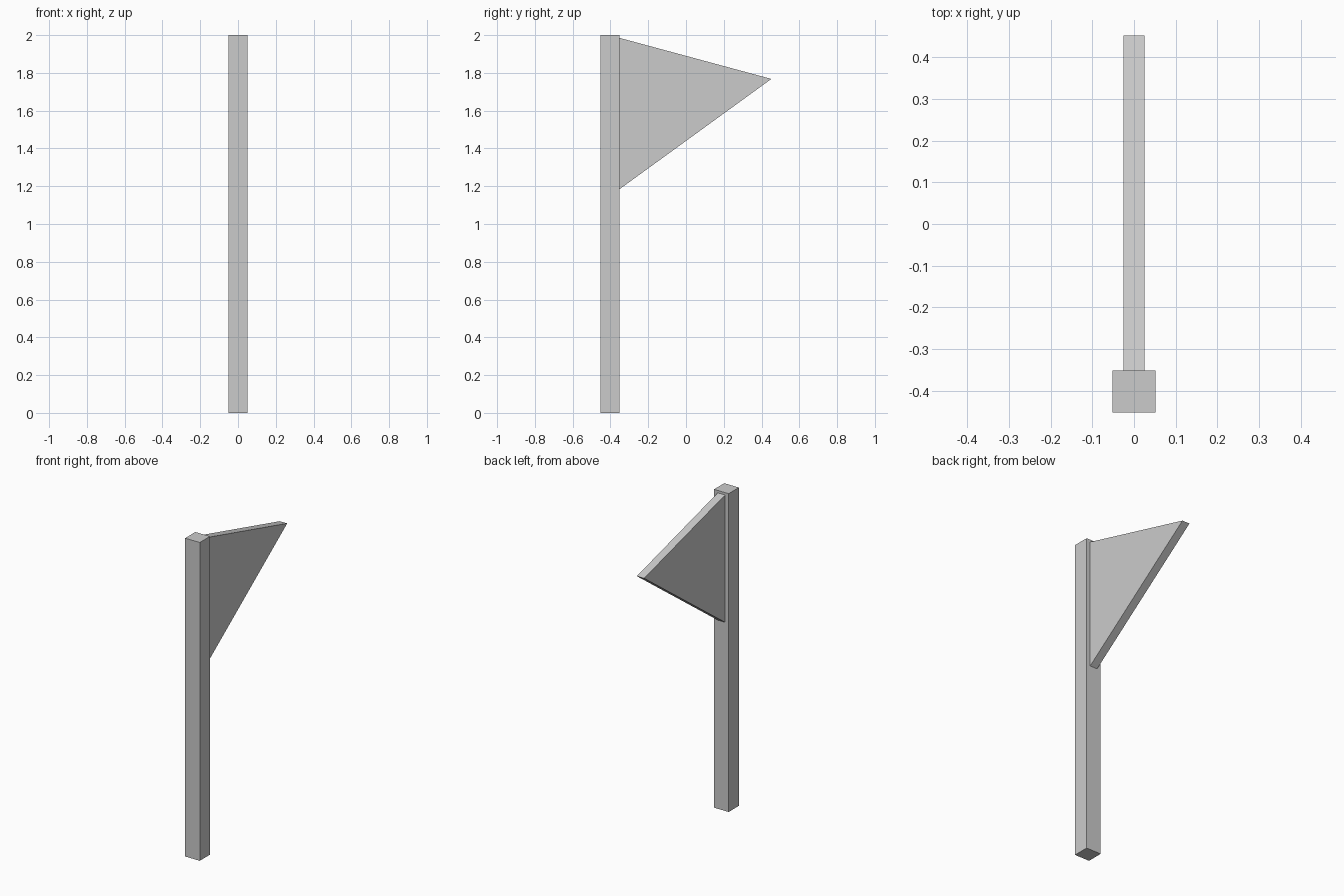
import bpy

if "Cube" in bpy.data.objects:
    bpy.data.objects.remove(bpy.data.objects["Cube"])


def prism(name, profile, half_width):
    """Extrude a (y, z) profile symmetrically along x."""
    n = len(profile)
    verts = [(x, y, z) for x in (-half_width, half_width) for y, z in profile]
    faces = [tuple(reversed(range(n))), tuple(range(n, 2 * n))]
    faces += [(i, (i + 1) % n, (i + 1) % n + n, i + n) for i in range(n)]
    mesh = bpy.data.meshes.new(name)
    mesh.from_pydata(verts, [], faces)
    obj = bpy.data.objects.new(name, mesh)
    bpy.context.collection.objects.link(obj)
    return obj


# Square upright post
prism("post", [(-0.452, 0), (-0.351, 0), (-0.351, 2), (-0.452, 2)], 0.051)

# Triangular pennant board on the back of the post
prism("pennant", [(-0.351, 1.185), (0.452, 1.768), (-0.351, 1.985)], 0.0255)
